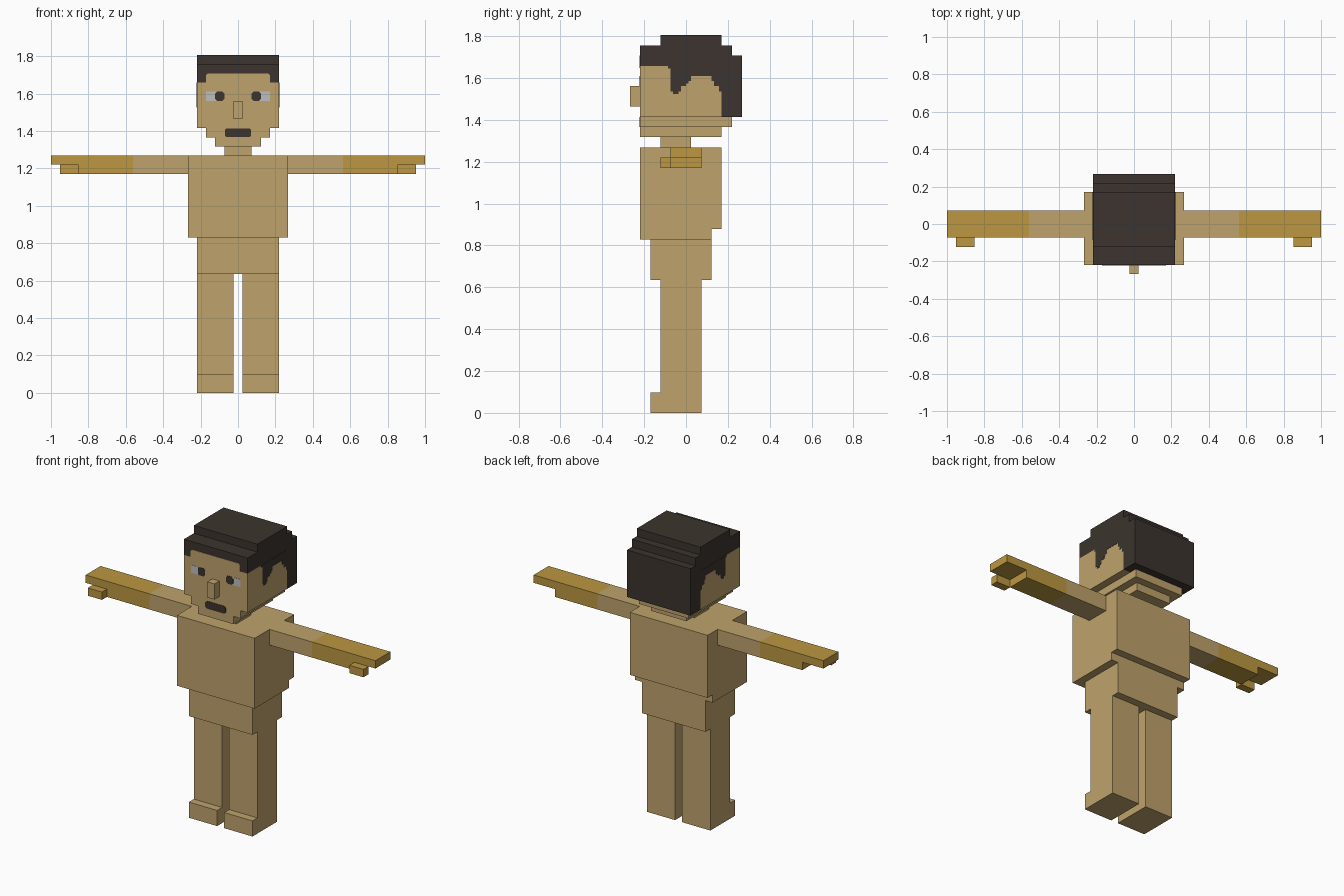
import bpy, bmesh

if "Cube" in bpy.data.objects:
    bpy.data.objects.remove(bpy.data.objects["Cube"], do_unlink=True)

U = 2 / 41            # one block unit


def material(name, hexcode):
    rgb = [int(hexcode[i:i + 2], 16) / 255 for i in (0, 2, 4)]
    col = [c / 12.92 if c <= 0.04045 else ((c + 0.055) / 1.055) ** 2.4 for c in rgb] + [1]
    m = bpy.data.materials.new(name)
    m.use_nodes = True
    m.diffuse_color = col
    bsdf = m.node_tree.nodes["Principled BSDF"]
    bsdf.inputs["Base Color"].default_value = col
    bsdf.inputs["Roughness"].default_value = 0.9
    return m


skin = material("tan_skin", "BFA36C")
ochre = material("ochre_sleeve", "BC9741")
dark = material("dark_brown", "3C342E")
white = material("eye_grey_white", "BEBEBE")


def prism(name, profile, axis, a, b, mat):
    """Extrude a profile along an axis from a to b, in block units.
    Axis x takes (y, z) points, axis y takes (x, z) points."""
    bm = bmesh.new()

    def place(p, d):
        co = (d, p[0], p[1]) if axis == "x" else (p[0], d, p[1])
        return [c * U for c in co]

    rings = [[bm.verts.new(place(p, d)) for p in profile] for d in (a, b)]
    n = len(profile)
    bm.faces.new(rings[0])
    bm.faces.new(rings[1])
    for i in range(n):
        j = (i + 1) % n
        bm.faces.new((rings[0][i], rings[0][j], rings[1][j], rings[1][i]))
    bmesh.ops.recalc_face_normals(bm, faces=bm.faces)
    me = bpy.data.meshes.new(name)
    bm.to_mesh(me)
    bm.free()
    me.materials.append(mat)
    ob = bpy.data.objects.new(name, me)
    bpy.context.collection.objects.link(ob)
    return ob


def rect(x0, x1, z0, z1, c=0):
    """Rectangle profile with optional cut corners."""
    if not c:
        return [(x0, z0), (x1, z0), (x1, z1), (x0, z1)]
    return [(x0 + c, z0), (x1 - c, z0), (x1, z0 + c), (x1, z1 - c),
            (x1 - c, z1), (x0 + c, z1), (x0, z1 - c), (x0, z0 + c)]


def box(name, x, y, z, mat):
    return prism(name, rect(*x, *z), "y", *y, mat)


def pair(name, profile, axis, a, b, mat):
    """Left part and its mirrored right twin."""
    prism("left_" + name, profile, axis, a, b, mat)
    if axis == "x":
        prism("right_" + name, profile, axis, -b, -a, mat)
    else:
        prism("right_" + name, [(-x, z) for x, z in profile], axis, a, b, mat)


# Legs with feet, hips, torso and neck
leg = [(-3.5, 0), (1.5, 0), (1.5, 13), (-2.5, 13), (-2.5, 2), (-3.5, 2)]
pair("leg", leg, "x", 0.5, 4.5, skin)
box("hips", (-4.5, 4.5), (-3.5, 2.5), (13, 17), skin)
torso = [(-4.5, 17), (2.5, 17), (2.5, 18), (3.5, 18), (3.5, 26), (-4.5, 26)]
prism("torso", torso, "x", -5.5, 5.5, skin)
box("neck", (-1.5, 1.5), (-2.5, 0.5), (26, 27), skin)

# Arms, sleeves with flat hands, thumbs
pair("upper_arm", rect(5.5, 11.5, 24, 26), "y", -1.5, 1.5, skin)
forearm = [(11.5, 24), (17.5, 24), (17.5, 25), (20.5, 25), (20.5, 26), (11.5, 26)]
pair("forearm", forearm, "y", -1.5, 1.5, ochre)
pair("thumb", rect(17.5, 19.5, 24, 25), "y", -2.5, -1.5, ochre)

# Head
box("chin", (-2.5, 2.5), (-4.5, 3.5), (27, 28), skin)
box("jaw", (-3.5, 3.5), (-4.5, 4.5), (28, 29), skin)
box("head", (-4.5, 4.5), (-4.5, 3.5), (29, 34), skin)
box("nose", (-0.5, 0.5), (-5.5, -4.5), (30, 32), skin)

# Stepped hair block
hair = [(-4.5, 34), (3.5, 34), (3.5, 29), (5.5, 29), (5.5, 35), (4.5, 35),
        (4.5, 36), (3.5, 36), (3.5, 37), (-2.5, 37), (-2.5, 36), (-4.5, 36)]
prism("hair", hair, "x", -4.5, 4.5, dark)

# Jagged sideburns: start of each column and its lower edge
columns = [(-1.75, 33.75), (-1.5, 31.5), (-1.25, 31.25), (-0.75, 31.5), (-0.5, 32),
           (0, 32.25), (0.25, 32.5), (0.5, 33), (2.5, 32.5), (2.75, 32), (3.25, 31.5)]
sideburn = [(-1.75, 34)]
for i, (y, z) in enumerate(columns):
    end = columns[i + 1][0] if i + 1 < len(columns) else 3.5
    sideburn += [(y, z), (end, z)]
sideburn.append((3.5, 34))
pair("sideburn", sideburn, "x", 4.46, 4.53, dark)

# Face plates
FRONT = (-4.55, -4.46)
prism("forehead", rect(-3.5, 3.5, 33.8, 35, 0.2), "y", *FRONT, skin)
prism("mouth", rect(-1.45, 1.45, 28.02, 28.98, 0.2), "y", *FRONT, dark)
pair("eye_white", rect(2.4, 3.5, 32, 33), "y", -4.53, -4.46, white)
pair("pupil", rect(1.5, 2.5, 32, 33, 0.2), "y", *FRONT, dark)
